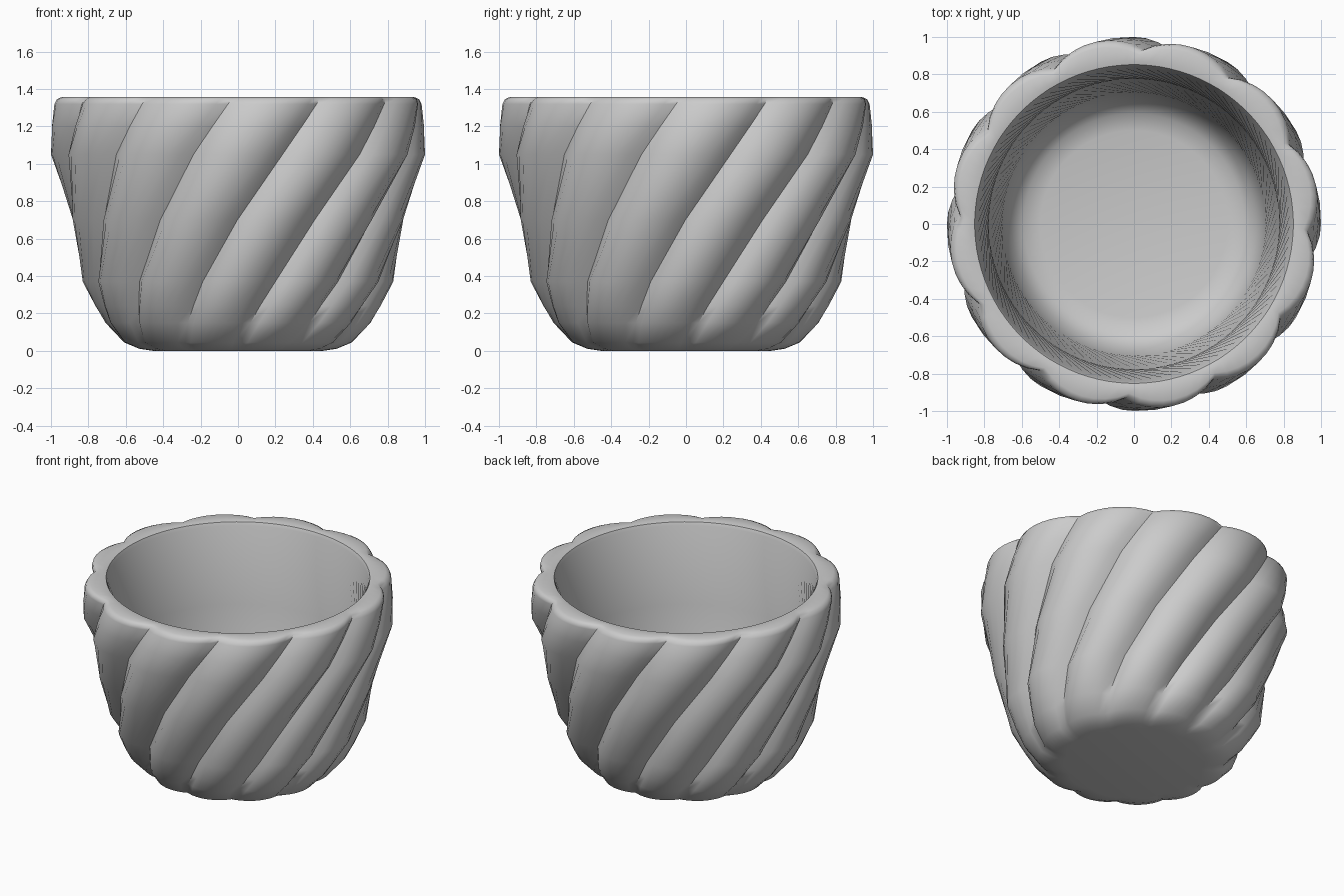
import bpy, bmesh, math

if "Cube" in bpy.data.objects:
    bpy.data.objects.remove(bpy.data.objects["Cube"])

LOBES, STEPS = 12, 8
N = LOBES * STEPS
TWIST = 43.5          # degrees of swirl per unit of height

# Profile from base to rim to cavity floor: (height, lobe radius, groove depth)
PROFILE = [
    (0.00, 0.46, 0.015), (0.012, 0.54, 0.025), (0.045, 0.62, 0.035),
    (0.15, 0.715, 0.06), (0.24, 0.765, 0.075), (0.37, 0.83, 0.08),
    (0.70, 0.905, 0.08), (1.05, 1.00, 0.08), (1.20, 1.00, 0.07),
    (1.32, 0.995, 0.06), (1.345, 0.985, 0.06), (1.357, 0.96, 0.055),
    (1.357, 0.88, 0.01), (1.352, 0.852, 0.0), (1.33, 0.842, 0.0),
    (0.80, 0.775, 0.0), (0.35, 0.70, 0.0), (0.22, 0.655, 0.0),
    (0.16, 0.59, 0.0), (0.14, 0.50, 0.0),
]


def flute(i):
    """0 on the lobe crest, 1 in the groove: broad lobes, narrow grooves."""
    t = (i % STEPS) / STEPS
    return 1 - abs(math.cos(math.pi * t)) ** 0.8 if t else 0.0


bm = bmesh.new()
rings = []
for z, radius, depth in PROFILE:
    ring = []
    for i in range(N):
        a = math.radians(TWIST * (z - 1.05) - 90) + 2 * math.pi * i / N
        r = radius - depth * flute(i)
        ring.append(bm.verts.new((r * math.cos(a), r * math.sin(a), z)))
    rings.append(ring)

# Skin between rings
for lower, upper in zip(rings, rings[1:]):
    for i in range(N):
        j = (i + 1) % N
        bm.faces.new((lower[i], lower[j], upper[j], upper[i]))

# Underside and cavity floor
bm.faces.new(rings[0][::-1])
bm.faces.new(rings[-1])
bmesh.ops.recalc_face_normals(bm, faces=bm.faces)

mesh = bpy.data.meshes.new("fluted_pot")
bm.to_mesh(mesh)
bm.free()
pot = bpy.data.objects.new("fluted_pot", mesh)
bpy.context.collection.objects.link(pot)
bpy.context.view_layer.objects.active = pot
pot.select_set(True)
bpy.ops.object.shade_smooth_by_angle(angle=math.radians(50))
